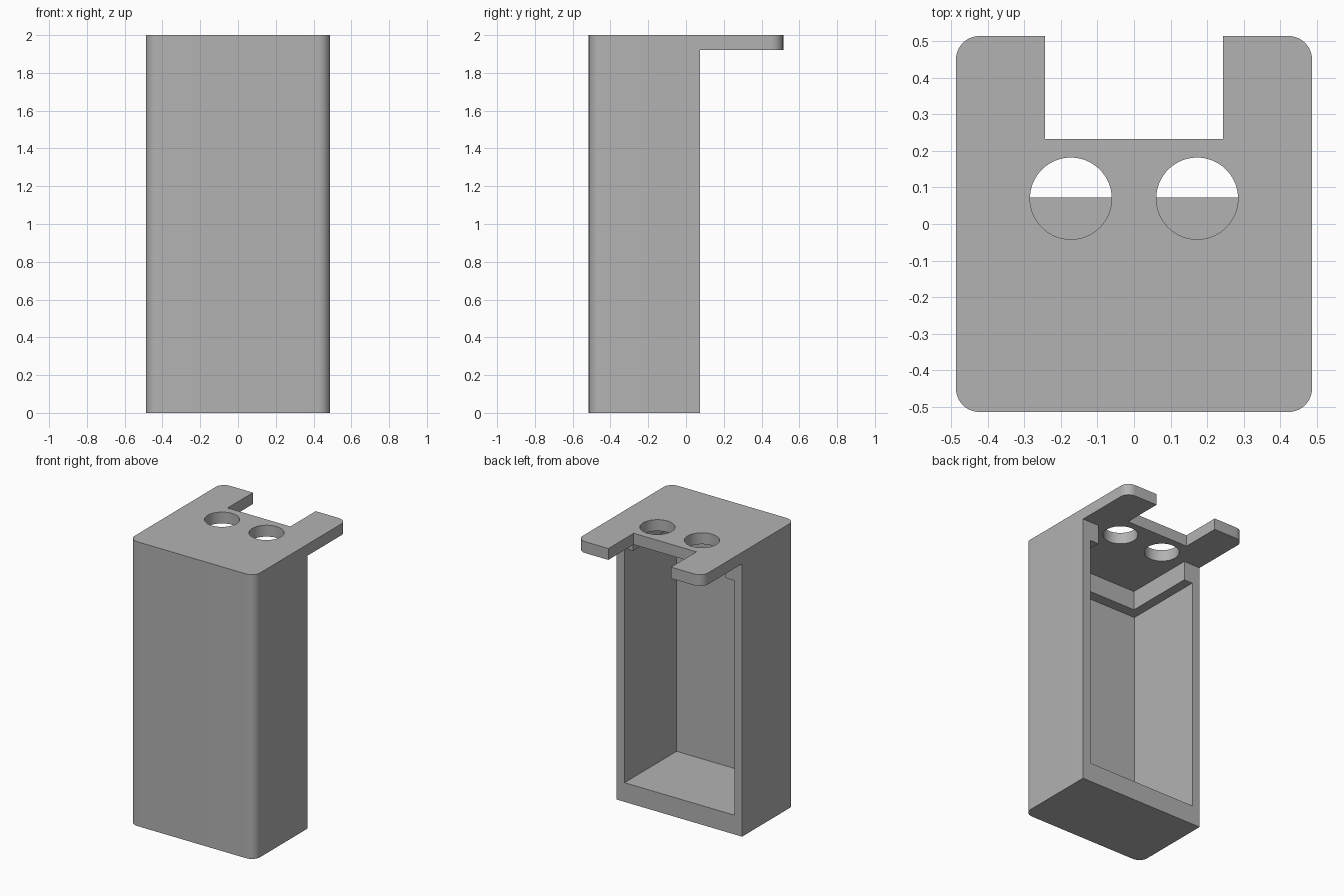
import bpy
import bmesh
from math import cos, sin, pi, radians

default = bpy.data.objects.get("Cube")
if default:
    bpy.data.objects.remove(default, do_unlink=True)

W, D, H = 0.488, 0.515, 2.0       # half width, half depth, height
R = 0.065                         # vertical corner radius
BACK = 0.073                      # rear plane of the box body
PLATE_Z = 1.92                    # underside of the top plate
FLOOR_Z, LEDGE_Z = 0.135, 1.785   # main cavity bottom and top

grey = bpy.data.materials.new("plain grey")
grey.use_nodes = True
colour = (0.448, 0.448, 0.448, 1)
grey.diffuse_color = colour
grey.node_tree.nodes["Principled BSDF"].inputs["Base Color"].default_value = colour


def prism(name, outline, z0, z1):
    """Extrude a flat counter-clockwise outline from z0 to z1."""
    bm = bmesh.new()
    face = bm.faces.new([bm.verts.new((x, y, z0)) for x, y in outline])
    top = bmesh.ops.extrude_face_region(bm, geom=[face])["geom"]
    verts = [g for g in top if isinstance(g, bmesh.types.BMVert)]
    bmesh.ops.translate(bm, vec=(0, 0, z1 - z0), verts=verts)
    bmesh.ops.recalc_face_normals(bm, faces=bm.faces)
    mesh = bpy.data.meshes.new(name)
    bm.to_mesh(mesh)
    bm.free()
    ob = bpy.data.objects.new(name, mesh)
    bpy.context.collection.objects.link(ob)
    mesh.materials.append(grey)
    return ob


def box(x, y0, y1):
    return [(-x, y0), (x, y0), (x, y1), (-x, y1)]


def arc(cx, cy, r, start, sweep, steps):
    return [(cx + r * cos(start + sweep * i / steps),
             cy + r * sin(start + sweep * i / steps)) for i in range(steps + 1)]


# Rounded block the whole holder is cut from
outline = []
for k, (sx, sy) in enumerate([(1, 1), (-1, 1), (-1, -1), (1, -1)]):
    outline += arc(sx * (W - R), sy * (D - R), R, k * pi / 2, pi / 2, 12)
holder = prism("box_with_top_plate", outline, 0, H)

# Cutters: space under the overhang, plate notch, main cavity, upper cavity
cutters = [
    prism("overhang_cutter", box(1, BACK, 1), -1, PLATE_Z),
    prism("notch_cutter", box(0.244, 0.233, 1), 1.5, 2.5),
    prism("cavity_cutter", box(0.427, -0.505, 0.3), FLOOR_Z, LEDGE_Z),
    prism("upper_cavity_cutter", box(0.36, -0.43, 0.3), 1.5, PLATE_Z),
]

# Two round holes through the plate
for side in (-1, 1):
    circle = arc(side * 0.173, 0.07, 0.112, 0, 2 * pi, 64)[:-1]
    cutters.append(prism("hole_cutter", circle, 1.85, 2.5))

for cutter in cutters:
    cutter.hide_render = True
    mod = holder.modifiers.new(cutter.name, "BOOLEAN")
    mod.operation = "DIFFERENCE"
    mod.solver = "EXACT"
    mod.object = cutter

# Bake the cuts and drop the helpers
bpy.context.view_layer.update()
graph = bpy.context.evaluated_depsgraph_get()
baked = bpy.data.meshes.new_from_object(holder.evaluated_get(graph))
holder.modifiers.clear()
holder.data = baked
for cutter in cutters:
    bpy.data.objects.remove(cutter, do_unlink=True)

# Smooth the rounded corners and hole walls only
bpy.ops.object.select_all(action="DESELECT")
holder.select_set(True)
bpy.context.view_layer.objects.active = holder
bpy.ops.object.shade_smooth_by_angle(angle=radians(30))
